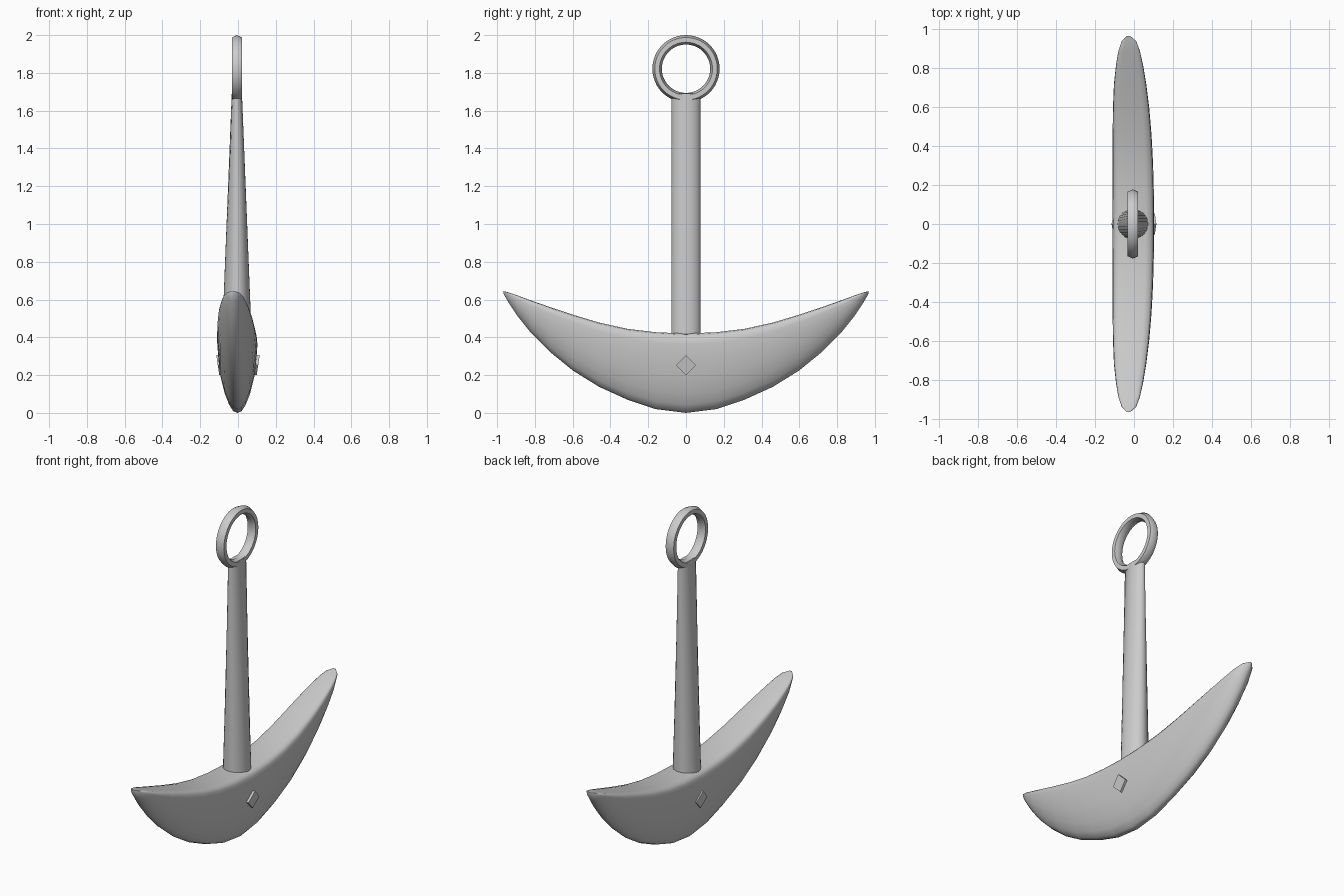
import bpy, bmesh, math

if "Cube" in bpy.data.objects:
    bpy.data.objects.remove(bpy.data.objects["Cube"])


def finish(name, bm, angle=40):
    bmesh.ops.recalc_face_normals(bm, faces=bm.faces)
    mesh = bpy.data.meshes.new(name)
    bm.to_mesh(mesh)
    bm.free()
    obj = bpy.data.objects.new(name, mesh)
    bpy.context.collection.objects.link(obj)
    bpy.ops.object.select_all(action='DESELECT')
    obj.select_set(True)
    bpy.context.view_layer.objects.active = obj
    bpy.ops.object.shade_smooth_by_angle(angle=math.radians(angle))
    return obj


# Crescent arms: stations (y, bottom z, top z, half width, centre x)
half = [(0, 0, .42, .106, -.003), (.16, .02, .427, .106, -.004),
        (.31, .07, .445, .104, -.006), (.46, .138, .478, .1, -.01),
        (.6, .225, .52, .093, -.015), (.72, .323, .56, .083, -.02),
        (.82, .423, .595, .069, -.023), (.89, .51, .621, .055, -.025),
        (.94, .585, .638, .037, -.026), (.967, .632, .645, .008, -.028)]
stations = [(-y, *rest) for y, *rest in reversed(half[1:])] + half

# Keel-shaped cross-section (side fraction, height fraction), right half
right = [(.2, .02), (.41, .1), (.63, .24), (.85, .46), (.95, .68),
         (1, .86), (.97, .94), (.86, .985), (.6, 1)]
section = [(0, 0)] + right + [(0, 1)] + [(-u, v) for u, v in reversed(right)]

bm = bmesh.new()
rings = [[bm.verts.new((xc + w * u, y, zb + (zt - zb) * v)) for u, v in section]
         for y, zb, zt, w, xc in stations]
n = len(section)
for a, b in zip(rings, rings[1:]):
    for i in range(n):
        j = (i + 1) % n
        bm.faces.new((a[i], a[j], b[j], b[i]))
bm.faces.new(rings[0])
bm.faces.new(rings[-1])
finish("crescent_arms", bm, 60)

# Shank: tapers in x only
bm = bmesh.new()
bmesh.ops.create_cone(bm, cap_ends=True, segments=32, radius1=1, radius2=1, depth=1)
for v in bm.verts:
    top = v.co.z > 0
    v.co.x = v.co.x * (.027 if top else .08) - .006
    v.co.y *= .078
    v.co.z = 1.69 if top else .36
finish("shank", bm)

# Top ring, standing in the y-z plane
bm = bmesh.new()
major, minor = 48, 6
loops = []
for i in range(major):
    a = 2 * math.pi * i / major
    loop = []
    for k in range(minor):
        t = 2 * math.pi * k / minor
        r = .153 + .025 * math.cos(t)
        loop.append(bm.verts.new((-.006 + .031 * math.sin(t),
                                  r * math.cos(a), 1.822 + r * math.sin(a))))
    loops.append(loop)
for i in range(major):
    a, b = loops[i], loops[(i + 1) % major]
    for k in range(minor):
        m = (k + 1) % minor
        bm.faces.new((a[k], a[m], b[m], b[k]))
finish("top_ring", bm, 65)

# Diamond pin through the arms, with ends slanted to follow the sides
bm = bmesh.new()
bmesh.ops.create_cone(bm, cap_ends=True, segments=4, radius1=.053, radius2=.053, depth=2)
for v in bm.verts:
    x, y, z = v.co
    side = 1 if z > 0 else -1
    v.co = (side * (.107 + .15 * y), x, .253 + y)
finish("diamond_pin", bm, 20)
